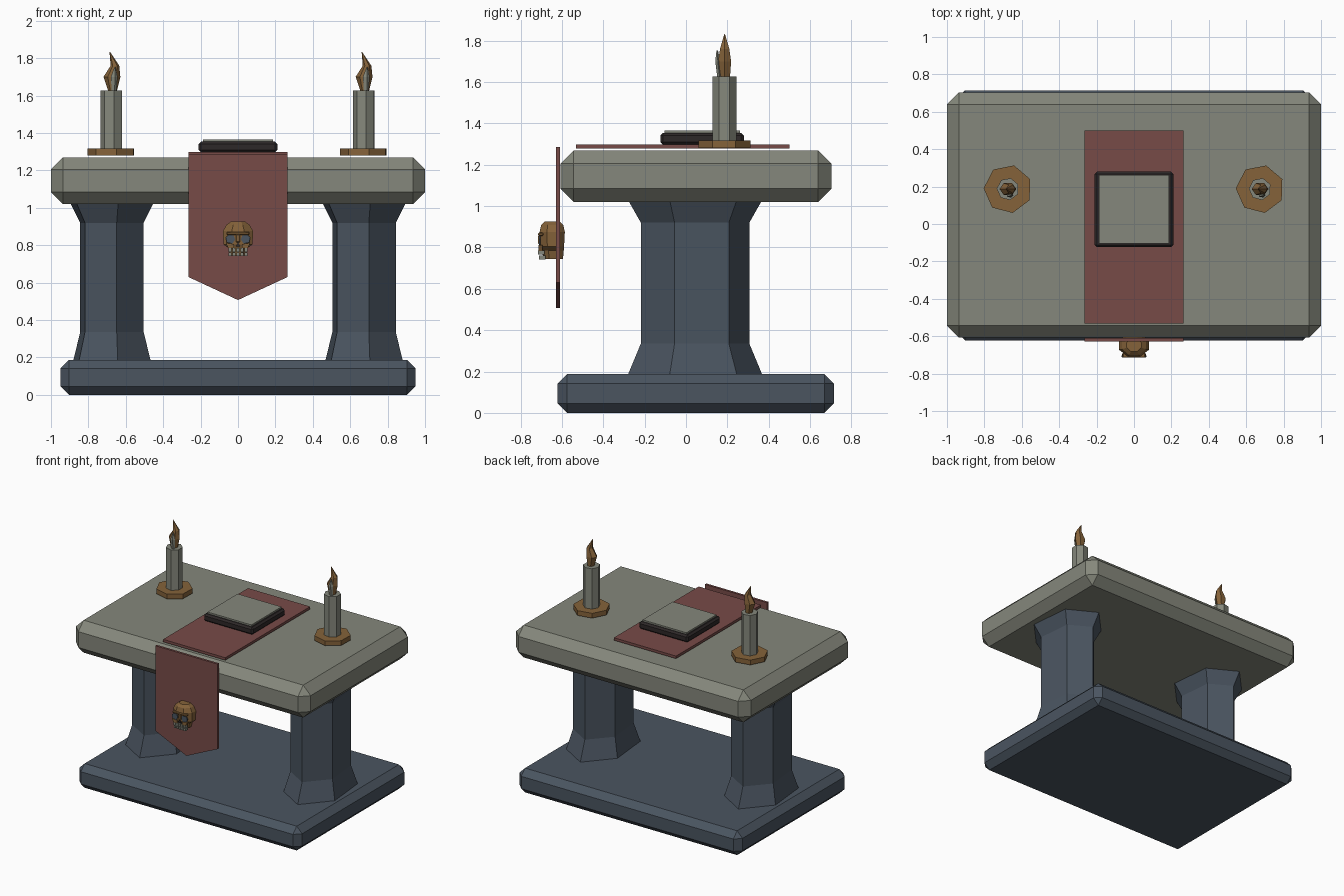
import bpy, bmesh, math

if "Cube" in bpy.data.objects:
    bpy.data.objects.remove(bpy.data.objects["Cube"])


def material(name, rgb):
    m = bpy.data.materials.new(name)
    m.diffuse_color = (*rgb, 1)
    m.use_nodes = True
    m.node_tree.nodes["Principled BSDF"].inputs["Base Color"].default_value = m.diffuse_color
    return m


STONE = material("pale stone", (0.235, 0.245, 0.2))
SLATE = material("blue slate", (0.069, 0.09, 0.118))
RED = material("dull red cloth", (0.185, 0.07, 0.064))
GOLD = material("old gold", (0.235, 0.124, 0.042))
DARK = material("dark leather", (0.026, 0.021, 0.021))


def finish(name, bm, mat):
    bmesh.ops.recalc_face_normals(bm, faces=bm.faces)
    me = bpy.data.meshes.new(name)
    bm.to_mesh(me)
    bm.free()
    me.materials.append(mat)
    ob = bpy.data.objects.new(name, me)
    bpy.context.collection.objects.link(ob)
    return ob


def box(name, x, y, z, mat, bevel=0):
    """Box from (min, max) ranges with optional chamfer on all edges."""
    bm = bmesh.new()
    bmesh.ops.create_cube(bm, size=1)
    for v in bm.verts:
        v.co = [r[0] + (c + 0.5) * (r[1] - r[0]) for r, c in zip((x, y, z), v.co)]
    if bevel:
        bmesh.ops.bevel(bm, geom=bm.edges[:], offset=bevel, segments=1,
                        profile=0.5, affect='EDGES')
    return finish(name, bm, mat)


def loft(name, rings, sides, turn, mat, centre=(0, 0)):
    """Stack of polygon rings (cx, cy, z, rx, ry), capped at both ends."""
    bm = bmesh.new()
    loops = []
    for cx, cy, z, rx, ry in rings:
        loop = []
        for i in range(sides):
            a = math.radians(turn) + math.tau * i / sides
            loop.append(bm.verts.new((centre[0] + cx + rx * math.cos(a),
                                      centre[1] + cy + ry * math.sin(a), z)))
        loops.append(loop)
    for a, b in zip(loops, loops[1:]):
        for i in range(sides):
            j = (i + 1) % sides
            bm.faces.new((a[i], a[j], b[j], b[i]))
    bm.faces.new(loops[0])
    bm.faces.new(loops[-1])
    return finish(name, bm, mat)


def plate(name, points, y, depth, mat):
    """Front-facing outline of (x, z) points extruded backwards."""
    bm = bmesh.new()
    face = bm.faces.new([bm.verts.new((px, y, pz)) for px, pz in points])
    ext = bmesh.ops.extrude_face_region(bm, geom=[face])
    for v in ext["geom"]:
        if isinstance(v, bmesh.types.BMVert):
            v.co.y += depth
    return finish(name, bm, mat)


# Base and table slab
box("base", (-0.95, 0.95), (-0.622, 0.715), (0, 0.187), SLATE, 0.046)
box("table_slab", (-1, 1), (-0.607, 0.703), (1.02, 1.27), STONE, 0.064)

# Flared six-sided columns
for side, x in (("left", -0.674), ("right", 0.674)):
    loft(side + "_column",
         [(0, 0, 0.18, 0.224, 0.33), (0, 0, 0.335, 0.183, 0.265),
          (0, 0, 0.92, 0.183, 0.265), (0, 0, 1.025, 0.24, 0.325)],
         6, -22, SLATE, (x, 0.044))

# Cloth runner and hanging banner
box("cloth_runner", (-0.265, 0.265), (-0.533, 0.5), (1.278, 1.298), RED)
plate("banner", [(-0.265, 1.285), (-0.265, 0.63), (0, 0.507),
                 (0.265, 0.63), (0.265, 1.285)], -0.628, 0.018, RED)

# Closed book with pale cover panel
box("book", (-0.21, 0.21), (-0.124, 0.28), (1.297, 1.354), DARK, 0.013)
box("book_panel", (-0.187, 0.187), (-0.104, 0.262), (1.35, 1.366), STONE)

# Candles
for side, x in (("left", -0.674), ("right", 0.674)):
    c = (x, 0.187)
    loft(side + "_candle_dish", [(0, 0, 1.28, 0.13, 0.13), (0, 0, 1.317, 0.13, 0.13)],
         7, 24, GOLD, c)
    loft(side + "_candle", [(0, 0, 1.315, 0.06, 0.06), (0, 0, 1.628, 0.06, 0.06)],
         7, 24, STONE, c)
    loft(side + "_flame",
         [(0.003, 0, 1.628, 0.024, 0.03), (0, 0, 1.70, 0.045, 0.036),
          (0.016, 0, 1.76, 0.023, 0.026), (-0.011, 0, 1.832, 0.002, 0.002)],
         6, 0, GOLD, c)
    loft(side + "_flame_core",
         [(0.01, -0.025, 1.628, 0.014, 0.012), (0.01, -0.033, 1.70, 0.02, 0.013),
          (0.016, -0.036, 1.752, 0.003, 0.004)], 5, 0, STONE, c)

# Skull ornament: cranium with a narrower jaw
loft("skull",
     [(0, 0.004, 0.745, 0.045, 0.052), (0, 0.004, 0.785, 0.056, 0.056),
      (0, 0, 0.805, 0.084, 0.062), (0, 0, 0.875, 0.087, 0.066),
      (0, 0, 0.908, 0.068, 0.058), (0, 0, 0.926, 0.042, 0.038)],
     8, 22.5, GOLD, (0, -0.647))
box("skull_brow", (-0.062, 0.062), (-0.715, -0.69), (0.855, 0.872), GOLD, 0.005)
box("skull_nose_bridge", (-0.011, 0.011), (-0.715, -0.69), (0.815, 0.86), GOLD, 0.004)
plate("skull_nose", [(-0.013, 0.792), (0.013, 0.792), (0, 0.818)], -0.712, 0.009, DARK)
for side, s in (("left", -1), ("right", 1)):
    plate(side + "_eye_socket",
          [(s * 0.016, 0.83), (s * 0.03, 0.808), (s * 0.06, 0.815),
           (s * 0.066, 0.84), (s * 0.05, 0.856), (s * 0.022, 0.852)],
          -0.712, 0.009, SLATE)
    plate(side + "_cheekbone",
          [(s * 0.02, 0.806), (s * 0.065, 0.812), (s * 0.052, 0.784), (s * 0.022, 0.784)],
          -0.713, 0.02, GOLD)

# Teeth in two rows
for i in range(5):
    x = (i - 2) * 0.021
    box(f"upper_tooth_{i + 1}", (x - 0.008, x + 0.008), (-0.715, -0.685),
        (0.765, 0.786), STONE)
    box(f"lower_tooth_{i + 1}", (x - 0.008, x + 0.008), (-0.71, -0.68),
        (0.742, 0.76), STONE)
